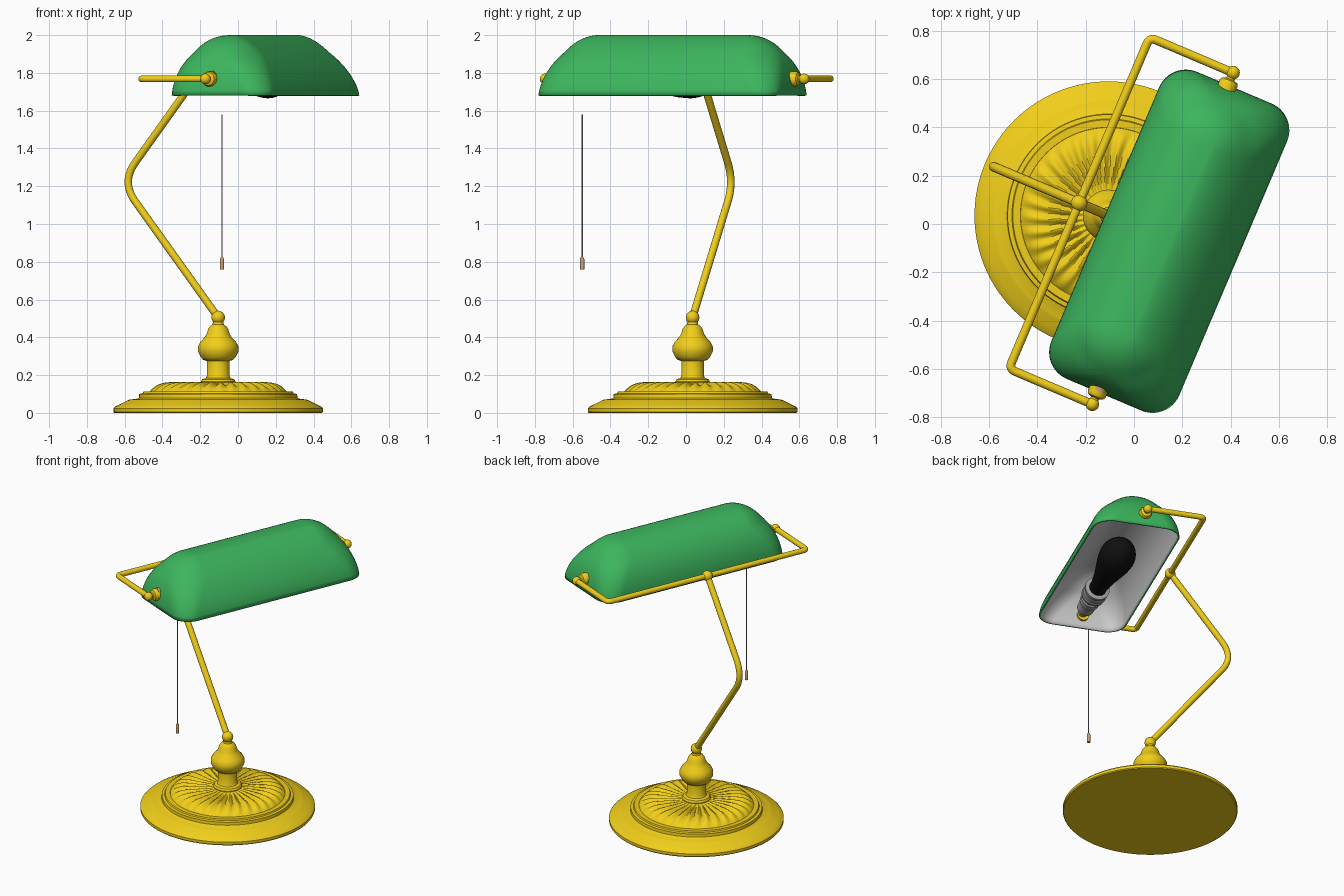
import bpy, bmesh
from math import sin, cos, pi, radians
from mathutils import Matrix, Vector

if "Cube" in bpy.data.objects:
    bpy.data.objects.remove(bpy.data.objects["Cube"])

# Lamp frame: local x = forward (over the desk), local y = along the shade
LAMP = Matrix.Translation((-0.105, 0.035, 0)) @ Matrix.Rotation(radians(-23), 4, 'Z')


def material(name, rgb):
    m = bpy.data.materials.new(name)
    m.diffuse_color = (*rgb, 1)
    m.use_nodes = True
    m.node_tree.nodes["Principled BSDF"].inputs["Base Color"].default_value = m.diffuse_color
    return m


GOLD = material("brass", (0.88, 0.62, 0.01))
GREEN = material("green_glass", (0.045, 0.46, 0.11))
WHITE = material("white_lining", (0.7, 0.7, 0.7))
BLACK = material("black_glass", (0.005, 0.005, 0.005))
STEEL = material("grey_metal", (0.35, 0.35, 0.35))
WOOD = material("copper", (0.6, 0.35, 0.15))


def finish(name, bm, mats, local=Matrix(), angle=32):
    bmesh.ops.remove_doubles(bm, verts=bm.verts, dist=1e-5)
    bmesh.ops.recalc_face_normals(bm, faces=bm.faces)
    me = bpy.data.meshes.new(name)
    bm.to_mesh(me)
    bm.free()
    me.shade_smooth()
    me.set_sharp_from_angle(angle=radians(angle))
    for m in mats:
        me.materials.append(m)
    ob = bpy.data.objects.new(name, me)
    bpy.context.collection.objects.link(ob)
    ob.matrix_world = LAMP @ local
    return ob


def skin(bm, rings):
    loops = [[bm.verts.new(p) for p in ring] for ring in rings]
    for a, b in zip(loops, loops[1:]):
        n = len(a)
        for i in range(n):
            bm.faces.new((a[i], a[(i + 1) % n], b[(i + 1) % n], b[i]))
    return loops


def lathe(name, profile, mat, local=Matrix(), n=48, relief=None):
    rings = []
    for r, z in profile:
        ring = []
        for i in range(n):
            a = 2 * pi * i / n
            dz = relief(r, a) if relief else 0
            ring.append((r * cos(a), r * sin(a), z + dz))
        rings.append(ring)
    bm = bmesh.new()
    skin(bm, rings)
    return finish(name, bm, [mat], local)


def ball(name, r, loc, mat=GOLD):
    bm = bmesh.new()
    bmesh.ops.create_uvsphere(bm, u_segments=24, v_segments=14, radius=r)
    return finish(name, bm, [mat], Matrix.Translation(loc))


def tube(name, corners, r, cut, mat=GOLD):
    # Rod through the corners, each inner corner rounded off over length cut
    pts = [Vector(c) for c in corners]
    path = [pts[0]]
    for p, c, q in zip(pts, pts[1:], pts[2:]):
        a = c + (p - c).normalized() * cut
        b = c + (q - c).normalized() * cut
        for i in range(13):
            t = i / 12
            path.append(a * (1 - t) ** 2 + c * 2 * t * (1 - t) + b * t * t)
    path.append(pts[-1])
    cu = bpy.data.curves.new(name, 'CURVE')
    cu.dimensions = '3D'
    cu.bevel_depth = r
    cu.bevel_resolution = 5
    cu.use_fill_caps = True
    sp = cu.splines.new('POLY')
    sp.points.add(len(path) - 1)
    for s, p in zip(sp.points, path):
        s.co = (*p, 1)
    cu.materials.append(mat)
    ob = bpy.data.objects.new(name, cu)
    bpy.context.collection.objects.link(ob)
    ob.matrix_world = LAMP
    return ob


# Stepped round base
lathe("base", [(0, 0), (.55, 0), (.555, .006), (.555, .024), (.545, .034), (.52, .046), (.48, .066),
               (.47, .07), (.425, .076), (.42, .08), (.418, .1), (.4, .103), (.396, .112),
               (.365, .112), (.355, .1), (0, .1)], GOLD, n=96)


# Fluted dome on the base
def flutes(r, a):
    fade = max(0, sin(pi * min(1, max(0, (r - .09) / .275)))) ** .6
    return .009 * fade * cos(32 * (a + .5 * r))


dome = [(.365, .11), (.355, .12), (.335, .136), (.31, .147), (.28, .153), (.24, .155),
        (.2, .155), (.16, .155), (.12, .157), (.09, .16), (0, .16)]
lathe("fluted_dome", dome, GOLD, n=256, relief=flutes)

# Turned stem and its ball
lathe("stem", [(0, .15), (.09, .15), (.092, .165), (.085, .178), (.066, .184), (.06, .195), (.06, .275),
               (.078, .28), (.092, .295), (.107, .325), (.107, .352), (.095, .375), (.072, .4), (.06, .42),
               (.053, .445), (.042, .46), (.03, .468), (.028, .48), (0, .48)], GOLD)
ball("stem_ball", .036, (0, 0, .505))

# Bent arm and the yoke that holds the shade
tube("arm", [(0, 0, .505), (-.557, 0, 1.222), (-.132, 0, 1.77)], .02, .13)
ball("yoke_ball", .034, (-.132, 0, 1.768))
tube("yoke", [(.243, -.745, 1.768), (-.132, -.745, 1.768), (-.132, .745, 1.768), (.243, .745, 1.768)], .018, .03)
for side, s in (("front", -1), ("back", 1)):
    ball(side + "_pivot_ball", .028, (.243, s * .745, 1.768))
    axis = Matrix.Translation((.243, 0, 1.768)) @ Matrix.Rotation(radians(-90 * s), 4, 'X')
    lathe(side + "_pivot_cap", [(0, .66), (.038, .66), (.04, .698), (.034, .71), (.018, .716), (.015, .745),
                                (0, .745)], GOLD, axis, 24)


# Shade: rounded rectangles that shrink towards the ridge
def drop(f, p):
    return 1 - max(0, 1 - f ** p) ** (1 / p)


rings = []
for k in range(19):
    f = sin(pi / 2 * k / 18)
    x0 = -.015 + .262 * drop(f, 2.05)
    x1 = .56 - .275 * drop(f, 1.55)
    y1 = .69 - .26 * drop(f, 2)
    r = min(.12 + .08 * f, .48 * (x1 - x0))
    ring = []
    for c, (cx, cy) in enumerate([(x1 - r, y1 - r), (x0 + r, y1 - r), (x0 + r, r - y1), (x1 - r, r - y1)]):
        for i in range(13):
            a = pi / 2 * (c + i / 12)
            ring.append((cx + r * cos(a), cy + r * sin(a), 1.68 + .32 * f))
    rings.append(ring)
bm = bmesh.new()
bm.faces.new(skin(bm, rings)[-1])
shade = finish("shade", bm, [GREEN, WHITE], angle=60)
# Outward normals, then a thin wall with a white lining
if shade.data.polygons[-1].normal.z < 0:
    shade.data.flip_normals()
wall = shade.modifiers.new("wall", 'SOLIDIFY')
wall.thickness = .01
wall.offset = -1
wall.material_offset = 1

# Bulb and socket lying along the shade
along = Matrix.Translation((.247, 0, 1.78)) @ Matrix.Rotation(radians(-90), 4, 'X')
bulb = [(0, -.36), (.055, -.36), (.056, -.3), (.065, -.22), (.08, -.13), (.096, -.05), (.109, .02)]
bulb += [(.115 * cos(a), .09 + .155 * sin(a)) for a in [pi / 2 * i / 10 for i in range(10)]] + [(0, .245)]
lathe("bulb", bulb, BLACK, along, 32)
lathe("socket", [(0, -.62), (.042, -.62), (.055, -.6), (.055, -.52), (.064, -.515), (.064, -.47), (.056, -.465),
                 (.078, -.43), (.08, -.41), (.074, -.405), (.074, -.36), (.08, -.355), (.08, -.335),
                 (.055, -.33), (0, -.33)], STEEL, along, 32)
lathe("socket_end", [(0, -.685), (.03, -.685), (.034, -.62), (0, -.62)], WOOD, along, 24)

# Pull chain with its knob
tube("pull_chain", [(.247, -.53, 1.58), (.247, -.53, .82)], .003, 0, STEEL)
lathe("pull_knob", [(0, .76), (.011, .76), (.011, .815), (.006, .825), (0, .825)], WOOD,
      Matrix.Translation((.247, -.53, 0)), 16)
